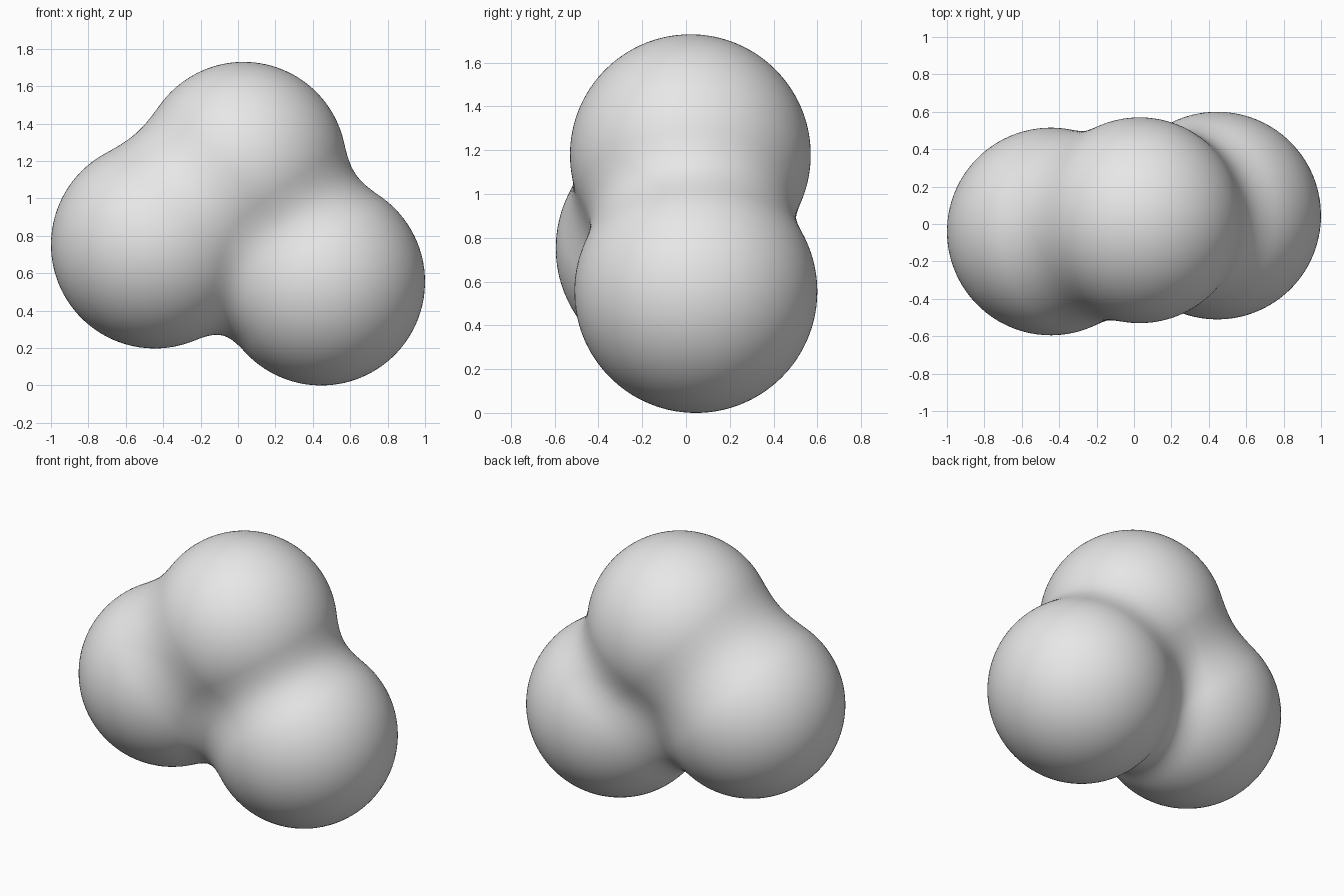
import bpy, bmesh
from mathutils import Vector

if "Cube" in bpy.data.objects:
    bpy.data.objects.remove(bpy.data.objects["Cube"])

# Three equal lobes (centre, radius) melted together
LOBES = [
    (Vector((0.03, 0.02, 1.18)), 0.55),      # top
    (Vector((-0.445, -0.04, 0.753)), 0.555),  # left
    (Vector((0.445, 0.045, 0.555)), 0.555),   # right
]
CORE = Vector((0.01, 0.01, 0.83))  # lies inside all three lobes
BLEND = 0.2


def smooth_min(a, b):
    h = max(BLEND - abs(a - b), 0.0)
    return min(a, b) - h * h / (4 * BLEND)


def distance(p):
    d = [(p - c).length - r for c, r in LOBES]
    return smooth_min(smooth_min(d[0], d[1]), d[2])


def project(direction):
    # Bisect along the ray from the core to the blended surface
    near, far = 0.0, 1.6
    for _ in range(22):
        mid = (near + far) / 2
        if distance(CORE + direction * mid) < 0:
            near = mid
        else:
            far = mid
    return CORE + direction * near


# Blended body: a sphere pushed out onto the lobes
bm = bmesh.new()
bmesh.ops.create_icosphere(bm, subdivisions=6, radius=1.0)
for v in bm.verts:
    v.co = project(v.co.normalized())
low = min(v.co.z for v in bm.verts)
for v in bm.verts:
    v.co.z -= low
for f in bm.faces:
    f.smooth = True
mesh = bpy.data.meshes.new("blended_lobes")
bm.to_mesh(mesh)
bm.free()
body = bpy.data.objects.new("blended_lobes", mesh)
bpy.context.collection.objects.link(body)

# Plain grey
grey = bpy.data.materials.new("light_grey")
grey.diffuse_color = (0.8, 0.8, 0.8, 1)
grey.use_nodes = True
grey.node_tree.nodes["Principled BSDF"].inputs["Base Color"].default_value = grey.diffuse_color
mesh.materials.append(grey)
